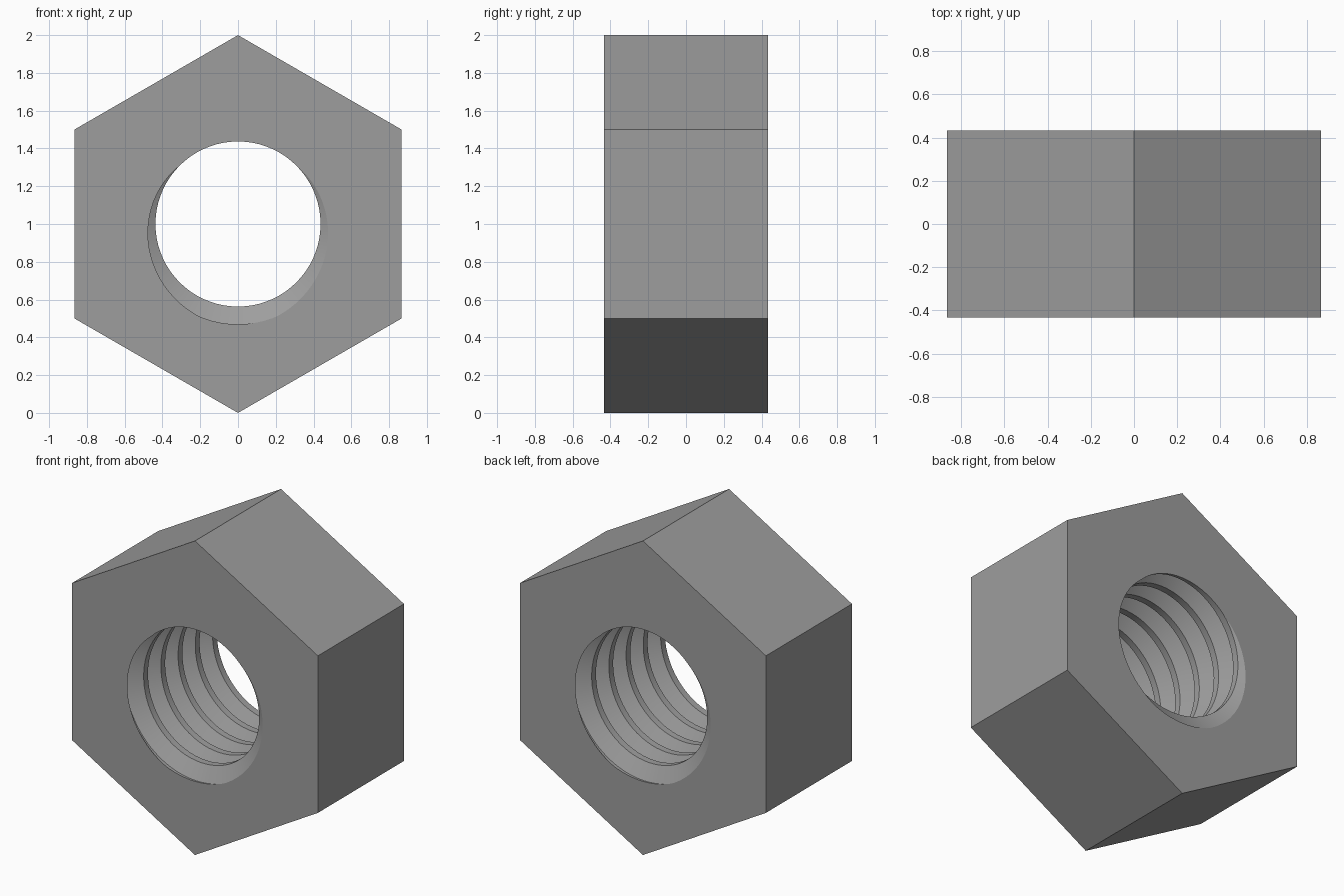
import bpy, bmesh, math
from mathutils import Vector

if "Cube" in bpy.data.objects:
    bpy.data.objects.remove(bpy.data.objects["Cube"])

HALF = 0.433             # half the thickness, along y
PITCH = 2 * HALF / 5     # five turns through the nut
MINOR, MAJOR = 0.437, 0.531
STEPS = 72               # segments per turn
TURNS = 10
CZ = 1.0                 # height of the bore axis

steel = bpy.data.materials.new("steel grey")
steel.diffuse_color = (0.34, 0.34, 0.34, 1)
steel.use_nodes = True
steel.node_tree.nodes["Principled BSDF"].inputs["Base Color"].default_value = steel.diffuse_color

bm = bmesh.new()

# Threaded bore: flat root, flank, flat crest, flank swept along a right-hand helix
profile = [(-1 / 16, MAJOR), (1 / 16, MAJOR), (3 / 8, MINOR), (5 / 8, MINOR)]
rows = []
for s in range(TURNS * STEPS + 1):
    a = -math.pi / 2 - 2 * math.pi * s / STEPS
    y = -HALF + PITCH * (s / STEPS - 3)
    rows.append([bm.verts.new((r * math.cos(a), y + o * PITCH, CZ + r * math.sin(a)))
                 for o, r in profile])
for s in range(TURNS * STEPS):
    for k in range(3):
        bm.faces.new((rows[s][k], rows[s + 1][k], rows[s + 1][k + 1], rows[s][k + 1]))
    t = s + STEPS
    if t + 1 < len(rows):
        bm.faces.new((rows[s][3], rows[s + 1][3], rows[t + 1][0], rows[t][0]))

# Trim the thread flush with both end faces
for side in (-1, 1):
    bmesh.ops.bisect_plane(bm, geom=bm.verts[:] + bm.edges[:] + bm.faces[:], dist=1e-5,
                           plane_co=(0, side * HALF, 0), plane_no=(0, side, 0),
                           clear_outer=True)
bmesh.ops.remove_doubles(bm, verts=bm.verts[:], dist=1e-5)

# Hexagonal body: end faces around the bore, then six flats
rings = []
for side in (-1, 1):
    rim = [e for e in bm.edges if e.is_boundary
           and all(abs(v.co.y - side * HALF) < 1e-4 for v in e.verts)]
    ring = [bm.verts.new((math.sin(i * math.pi / 3), side * HALF,
                          CZ + math.cos(i * math.pi / 3))) for i in range(6)]
    outline = [bm.edges.new((ring[i], ring[(i + 1) % 6])) for i in range(6)]
    bmesh.ops.triangle_fill(bm, edges=rim + outline, use_beauty=True,
                            normal=Vector((0, side, 0)))
    rings.append(ring)
front, back = rings
for i in range(6):
    j = (i + 1) % 6
    bm.faces.new((front[i], front[j], back[j], back[i]))

bmesh.ops.recalc_face_normals(bm, faces=bm.faces[:])
mesh = bpy.data.meshes.new("hex_nut")
bm.to_mesh(mesh)
bm.free()
mesh.materials.append(steel)
nut = bpy.data.objects.new("hex_nut", mesh)
bpy.context.collection.objects.link(nut)

# Smooth thread, crisp edges
bpy.context.view_layer.objects.active = nut
nut.select_set(True)
bpy.ops.object.shade_smooth_by_angle(angle=math.radians(20))
